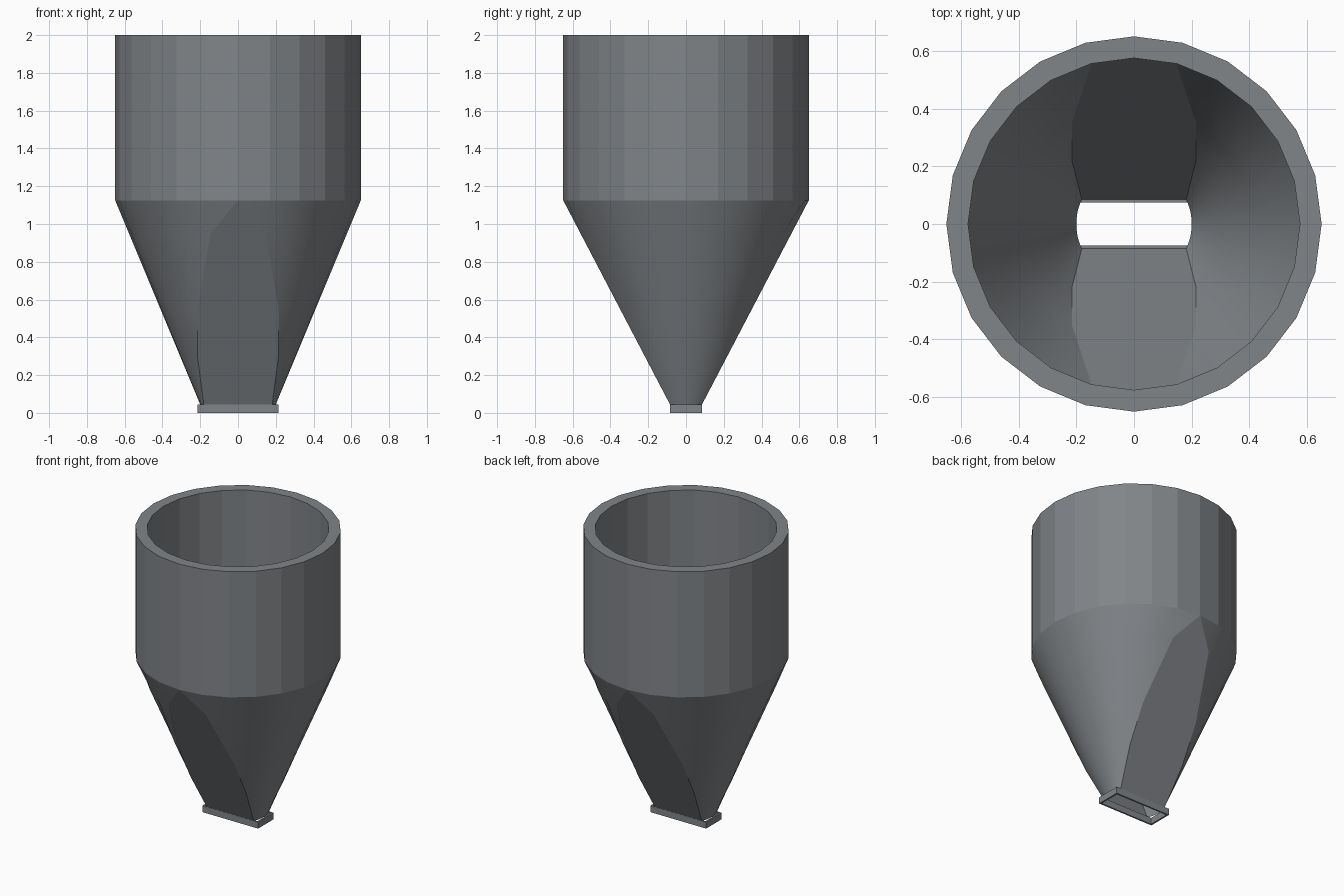
import bpy, bmesh, math

if "Cube" in bpy.data.objects:
    bpy.data.objects.remove(bpy.data.objects["Cube"])

steel = bpy.data.materials.new("steel_grey")
steel.diffuse_color = (0.22, 0.235, 0.25, 1)
steel.use_nodes = True
steel.node_tree.nodes["Principled BSDF"].inputs["Base Color"].default_value = steel.diffuse_color

SIDES = 24
R_TOP, Z_TOP, Z_JOIN, Z_LOW = 0.65, 2.0, 1.125, 0.045


def finish(name, bm):
    bmesh.ops.remove_doubles(bm, verts=bm.verts, dist=1e-5)
    mesh = bpy.data.meshes.new(name)
    bm.to_mesh(mesh)
    bm.free()
    mesh.materials.append(steel)
    obj = bpy.data.objects.new(name, mesh)
    bpy.context.collection.objects.link(obj)
    return obj


def bridge(bm, a, b, smooth=lambda i: False):
    n = len(a)
    for i in range(n):
        j = (i + 1) % n
        corners = []
        for v in (a[i], a[j], b[j], b[i]):
            if all((v.co - c.co).length > 1e-5 for c in corners):
                corners.append(v)
        if len(corners) > 2:
            bm.faces.new(corners).smooth = smooth(i)


def tube(name, outer, inner, z0, z1):
    """Closed hollow wall between two matching outlines."""
    bm = bmesh.new()
    rings = [[bm.verts.new((x, y, z)) for x, y in outline]
             for outline, z in ((outer, z0), (outer, z1), (inner, z1), (inner, z0))]
    for k in range(4):
        bridge(bm, rings[k], rings[(k + 1) % 4])
    return finish(name, bm)


def circle(r):
    return [(r * math.cos(2 * math.pi * i / SIDES), r * math.sin(2 * math.pi * i / SIDES))
            for i in range(SIDES)]


def rect(x, y):
    return [(-x, -y), (x, -y), (x, y), (-x, y)]


# Faceted bin wall
tube("bin_wall", circle(R_TOP), circle(0.575), Z_JOIN, Z_TOP)

# Outlet frame
tube("outlet_frame", rect(0.215, 0.086), rect(0.203, 0.075), 0, Z_LOW)

# Funnel: thin cone trimmed by a sloping flat at front and back
bm = bmesh.new()
rings = []
HALF = SIDES // 2
for z in (Z_LOW, 0.3, 0.55, 0.95, Z_JOIN):
    t = (z - Z_LOW) / (Z_JOIN - Z_LOW)
    r = 0.2 + (R_TOP - 0.2) * t
    flat_y = 0.085 + (R_TOP - 0.085) * t
    a = math.asin(min(1, flat_y / r))
    ring = []
    for base in (0, math.pi):
        for i in range(HALF + 1):
            ang = base - a + 2 * a * i / HALF
            ring.append(bm.verts.new((r * math.cos(ang), r * math.sin(ang), z)))
    rings.append(ring)
for low, high in zip(rings, rings[1:]):
    bridge(bm, low, high, lambda i: i not in (HALF, 2 * HALF + 1))
finish("funnel", bm)
